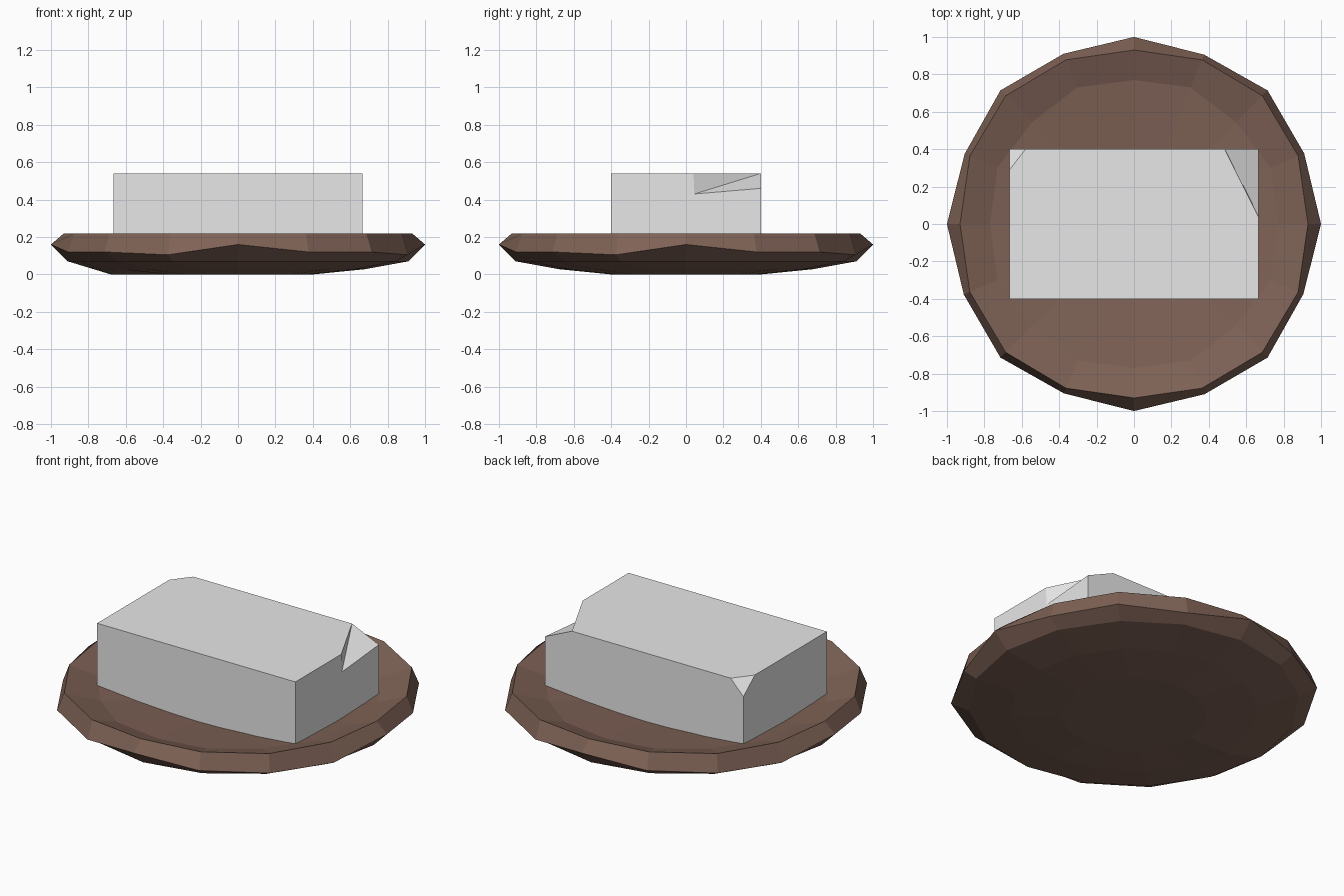
import bpy, bmesh, math

cube = bpy.data.objects.get("Cube")
if cube:
    bpy.data.objects.remove(cube, do_unlink=True)


def make_material(name, color):
    mat = bpy.data.materials.new(name)
    mat.use_nodes = True
    mat.diffuse_color = color
    mat.node_tree.nodes["Principled BSDF"].inputs["Base Color"].default_value = color
    return mat


def finish(bm, name, mat):
    bmesh.ops.recalc_face_normals(bm, faces=bm.faces)
    mesh = bpy.data.meshes.new(name)
    bm.to_mesh(mesh)
    bm.free()
    mesh.materials.append(mat)
    obj = bpy.data.objects.new(name, mesh)
    bpy.context.collection.objects.link(obj)
    return obj


brown = make_material("earthy brown", (0.21, 0.122, 0.092, 1))
white = make_material("off white", (0.8, 0.8, 0.8, 1))

# Dish: faceted rings from the underside, over the rim, into the bowl.
# Radius and height of each ring repeat every four corners.
SIDES = 16
RINGS = [
    [(0.40, 0.0)],
    [(0.68, 0.028)],
    [(0.91, 0.07)],
    [(1.0, 0.16), (0.985, 0.12), (1.01, 0.12), (0.98, 0.105)],
    [(0.93, 0.22), (0.95, 0.218), (0.97, 0.22), (0.95, 0.218)],
    [(0.77, 0.16), (0.79, 0.165)],
    [(0.40, 0.125)],
]
bm = bmesh.new()
loops = []
for ring in RINGS:
    loop = []
    for k in range(SIDES):
        r, z = ring[k % len(ring)]
        a = math.tau * k / SIDES
        loop.append(bm.verts.new((r * math.cos(a), r * math.sin(a), z)))
    loops.append(loop)
loops[1][SIDES // 2].co.z = 0.0  # slightly sagging corner under the dish
for low, high in zip(loops, loops[1:]):
    for k in range(SIDES):
        n = (k + 1) % SIDES
        bm.faces.new((low[k], low[n], high[n], high[k]))
bm.faces.new(loops[0])
centre = bm.verts.new((0, 0, 0.11))
for k in range(SIDES):
    bm.faces.new((loops[-1][k], loops[-1][(k + 1) % SIDES], centre))
finish(bm, "dish", brown)

# Block: a box with one deep chipped corner and one small chipped corner
X, Y, TOP, BASE = 0.665, 0.4, 0.54, 0.1
points = {
    "base_fl": (-X, -Y, BASE), "base_fr": (X, -Y, BASE),
    "base_br": (X, Y, BASE), "base_bl": (-X, Y, BASE),
    "top_fl": (-X, -Y, TOP), "top_fr": (X, -Y, TOP),
    "notch_side": (X, 0.04, TOP), "notch_low": (X, 0.045, 0.43),
    "notch_corner": (X, Y, 0.46), "notch_back": (0.485, Y, TOP),
    "chip_back": (-0.58, Y, TOP), "chip_side": (-X, 0.29, TOP),
    "chip_low": (-X, Y, 0.45),
}
faces = [
    "base_fl base_bl base_br base_fr",
    "base_fl base_fr top_fr top_fl",
    "base_fr base_br notch_corner notch_low notch_side top_fr",
    "base_br base_bl chip_low chip_back notch_back notch_corner",
    "base_bl base_fl top_fl chip_side chip_low",
    "top_fl top_fr notch_side notch_back chip_back chip_side",
    "notch_side notch_low notch_back",
    "notch_low notch_corner notch_back",
    "chip_side chip_back chip_low",
]
bm = bmesh.new()
verts = {name: bm.verts.new(co) for name, co in points.items()}
for face in faces:
    bm.faces.new([verts[name] for name in face.split()])
finish(bm, "block", white)
